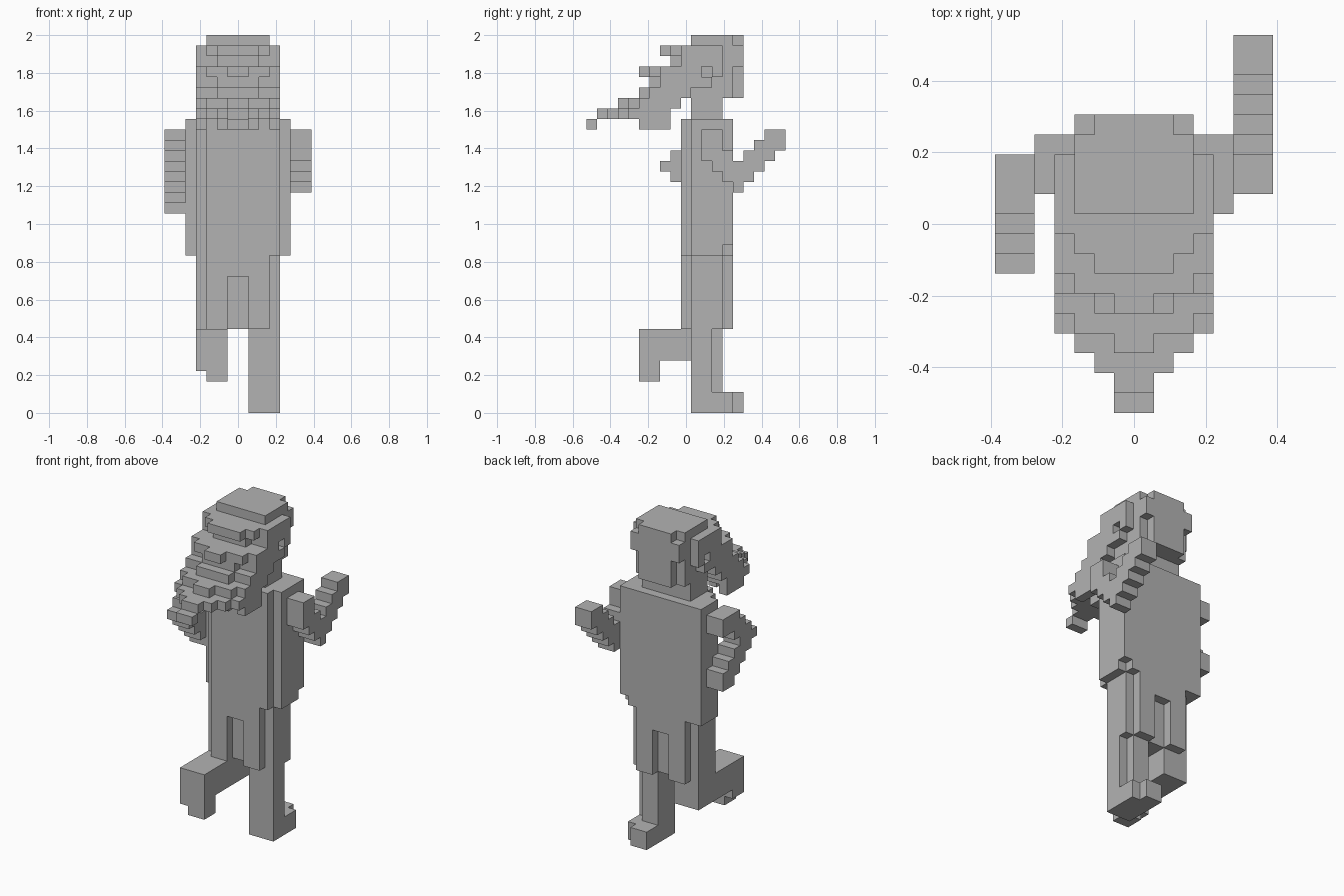
import bpy, bmesh
from itertools import product
from mathutils import Vector

U = 1 / 18          # size of one block
parts = {}          # part name -> set of block cells

cube = bpy.data.objects.get("Cube")
if cube:
    bpy.data.objects.remove(cube)

grey = bpy.data.materials.new("plain_grey")
grey.use_nodes = True
grey.diffuse_color = (0.45, 0.45, 0.45, 1)
grey.node_tree.nodes["Principled BSDF"].inputs["Base Color"].default_value = (0.45, 0.45, 0.45, 1)


def fill(name, x, y, z):
    """Add a box of blocks, each argument being a (start, end) range."""
    parts.setdefault(name, set()).update(product(range(*x), range(*y), range(*z)))


def fill_wide(name, half, y, z):
    fill(name, (-half, half), y, z)


# Torso, slightly twisted from row to row
body = (15, 28)
fill("torso", (-3, 4), (9, 10), body)
fill("torso", (-4, 5), (10, 11), body)
fill("torso", (-5, 5), (11, 13), body)
fill("torso", (-5, 4), (13, 14), body)
fill("torso", (4, 5), (13, 14), (16, 28))

# Hips and the panel between the thighs
fill_wide("hips", 3, (9, 14), (13, 15))
fill_wide("hips", 1, (10, 13), (8, 13))

# Thighs
for name, inner, outer in (("left_thigh", (1, 3), (1, 4)), ("right_thigh", (-3, -1), (-4, -1))):
    fill(name, inner, (9, 14), (8, 15))
    fill(name, outer, (10, 13), (8, 15))

# Standing leg and foot
fill("left_shin", (1, 4), (10, 12), (2, 8))
fill("left_shin", (1, 3), (12, 13), (2, 8))
fill("left_foot", (1, 4), (10, 14), (0, 2))
fill("left_foot", (1, 3), (14, 15), (0, 2))

# Raised leg and hanging foot
fill("right_shin", (-4, -1), (5, 13), (5, 8))
fill("right_foot", (-4, -1), (5, 7), (4, 5))
fill("right_foot", (-3, -1), (5, 7), (3, 4))

# Left arm: columns stepping down to the elbow, then up to the hand
for i, (low, high) in enumerate(((24, 27), (23, 27), (22, 25), (21, 24),
                                 (22, 25), (23, 26), (24, 27), (25, 27))):
    fill("left_arm", (5, 7), (11 + i, 12 + i), (low, high))

# Right arm: rows stepping out to the elbow, then back to the hand
for i, (near, far) in enumerate(((11, 13), (10, 13), (9, 12), (8, 11),
                                 (7, 10), (8, 11), (9, 13), (10, 13))):
    fill("right_arm", (-7, -5), (near, far), (19 + i, 20 + i))

# Neck and face
fill_wide("neck", 3, (10, 13), (28, 30))
fill_wide("head", 3, (10, 14), (30, 34))
fill_wide("head", 2, (14, 15), (30, 34))

# Crown and fringe
fill_wide("crown", 3, (10, 14), (35, 36))
fill_wide("crown", 2, (14, 15), (35, 36))
fill_wide("crown", 3, (10, 15), (33, 35))
fill_wide("crown", 4, (10, 13), (33, 35))

# Flowing hair: each layer has tapering starts from centre to side, and an end
layers = {34: ((7, 7, 8, 9), 10), 33: ((8, 8, 9, 9), 10), 32: ((5, 6, 6, 7), 10),
          31: ((6, 6, 7, 7), 10), 30: ((5, 5, 6, 6), 10), 29: ((3, 4, 4, 5), 9),
          28: ((1, 2, 3, 4), 8)}
for z, (starts, end) in layers.items():
    for i, start in enumerate(starts):
        fill_wide("hair", i + 1, (start, end), (z, z + 1))
fill_wide("hair_tip", 1, (0, 1), (27, 28))

# Side locks, ears left open, and loose curls under the hair
for x in ((-4, -3), (3, 4)):
    fill("side_locks", x, (10, 11), (31, 33))
    fill("side_locks", x, (11, 12), (31, 32))
    fill("side_locks", x, (12, 13), (32, 33))
    fill("hair_curls", x, (5, 8), (27, 28))
for x in ((-2, -1), (1, 2)):
    fill("hair_curls", x, (5, 7), (27, 28))

# Build every part as a shell, skipping faces buried against other blocks
solid = set().union(*parts.values())
for name, cells in parts.items():
    bm = bmesh.new()
    corners = {}
    for cell in sorted(cells):
        for axis, side in product(range(3), (0, 1)):
            near = list(cell)
            near[axis] += 2 * side - 1
            if tuple(near) in solid:
                continue
            quad = []
            for a, b in ((0, 0), (1, 0), (1, 1), (0, 1)):
                p = list(cell)
                p[axis] += side
                p[(axis + 1) % 3] += a
                p[(axis + 2) % 3] += b
                key = tuple(p)
                if key not in corners:
                    corners[key] = bm.verts.new(Vector((p[0], p[1] - 9.5, p[2])) * U)
                quad.append(corners[key])
            bm.faces.new(quad if side else quad[::-1])
    bmesh.ops.dissolve_limit(bm, angle_limit=0.01, verts=bm.verts, edges=bm.edges)
    mesh = bpy.data.meshes.new(name)
    bm.to_mesh(mesh)
    bm.free()
    mesh.materials.append(grey)
    bpy.context.collection.objects.link(bpy.data.objects.new(name, mesh))
